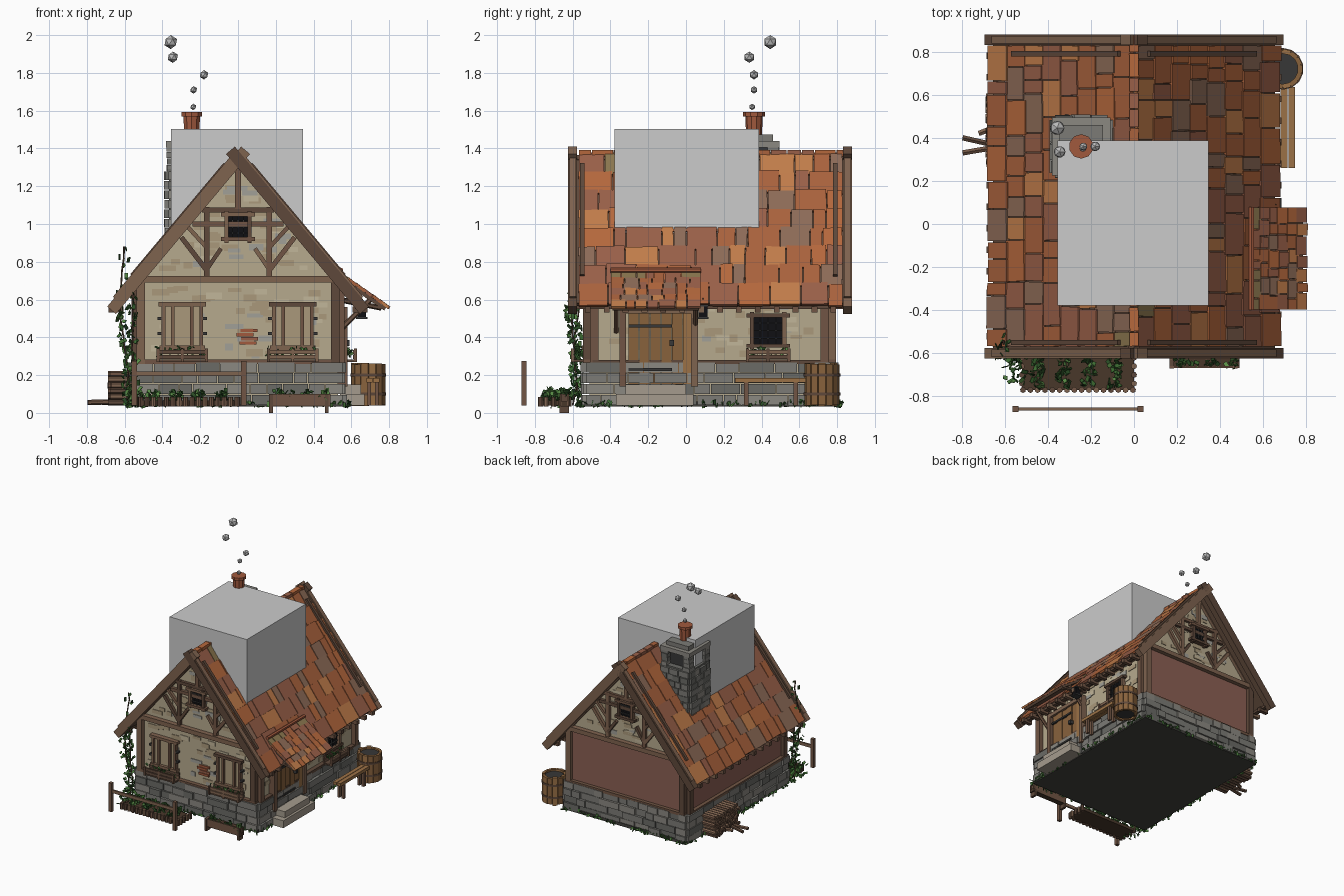
import bpy, bmesh, random
from math import pi, sin, cos, atan2, radians
from mathutils import Matrix, Vector, Euler

if "Cube" in bpy.data.objects:
    bpy.data.objects.remove(bpy.data.objects["Cube"])
random.seed(4)
U = random.uniform
PAL = dict(stone='7B7A75', stone2='6A6A66', stone3='8A8780', pale='A39A8C', wall='B5A88C', wall2='A8977A', wall3='C0B498',
           wall4='A09E96', panel='8A6054', wood='705646', wood2='5F4A3D', wood3='7E6350', oak='9A7148', oak2='87623F',
           tile='A8623F', tile2='B4683F', tile3='98604A', tile4='C07C4C', tile5='8C6B58', tile6='8A7650', brick='A05A40',
           black='17171A', iron='3A3A3A', leaf='3F6B35', leaf2='5A8C48', leaf3='2F4F2A', floor='454440', smoke='B8B8B8', soil='4A3A2E')
TILES = ['tile', 'tile', 'tile2', 'tile3', 'tile3', 'tile4', 'tile5']
STONES, WALLS, LEAVES = ['stone', 'stone', 'stone2', 'stone3'], ['wall2', 'wall2', 'wall3', 'wall4'], ['leaf', 'leaf2', 'leaf3']
WOODS = ['wood', 'wood2', 'wood3']
T, I = Matrix.Translation, Matrix.Identity(4)
parts = {}

def paint(part, verts, col):
    bm, cols = parts[part]
    if col not in cols: cols.append(col)
    for f in {f for v in verts for f in v.link_faces}: f.material_index = cols.index(col)

def mesh(part): return parts.setdefault(part, (bmesh.new(), []))[0]

def pick(c): return c if isinstance(c, str) else random.choice(c)

def box(part, c, s, col, M=I, rot=(0, 0, 0)):
    m = M @ T(c) @ Euler(rot).to_matrix().to_4x4() @ Matrix.Diagonal((*s, 1))
    paint(part, bmesh.ops.create_cube(mesh(part), size=1, matrix=m)['verts'], pick(col))

def span(part, a, b, col, M=I):   # box from two corners
    box(part, [(p + q) / 2 for p, q in zip(a, b)], [abs(q - p) for p, q in zip(a, b)], col, M)

def cyl(part, p, q, r, col, n=6, r2=None):
    p, q = Vector(p), Vector(q)
    m = T((p + q) / 2) @ (q - p).to_track_quat('Z', 'Y').to_matrix().to_4x4()
    v = bmesh.ops.create_cone(mesh(part), cap_ends=True, segments=n, radius1=r, radius2=r if r2 is None else r2, depth=(q - p).length, matrix=m)
    paint(part, v['verts'], pick(col))

def beam(part, M, x0, z0, x1, z1, w=.03, out=.02, col=WOODS):   # timber lying on a wall
    L = ((x1 - x0) ** 2 + (z1 - z0) ** 2) ** .5
    box(part, ((x0 + x1) / 2, -out / 2, (z0 + z1) / 2), (L, out + .01, w), col, M, (0, -atan2(z1 - z0, x1 - x0), 0))

def leaves(part, lo, hi, n, size=.03):
    for i in range(n):
        box(part, [U(a, b) for a, b in zip(lo, hi)], (size * U(.6, 1.2), size * .6, .004), LEAVES, I, (U(0, 3), U(0, 3), U(0, 3)))

def courses(part, M, w, z0, z1, rows, out, cols, lmin=.07, lmax=.2):   # rows of random blocks
    h = (z1 - z0) / rows
    for r in range(rows):
        x = -w / 2
        while x < w / 2 - .01:
            l = U(lmin, lmax)
            if x + l > w / 2 - lmin * .6: l = w / 2 - x
            d = out * U(.6, 1.2)
            box(part, (x + l / 2, -d / 2, z0 + h * (r + .5)), (l - .005, d + .02, h - .005), cols, M)
            x += l

# wall frames: local x along the wall, -y outward
F, B = T((0, -.51, 0)), T((0, .76, 0)) @ Matrix.Rotation(pi, 4, 'Z')
R = T((.53, .125, 0)) @ Matrix.Rotation(pi / 2, 4, 'Z')
Lf = T((-.53, .125, 0)) @ Matrix.Rotation(-pi / 2, 4, 'Z')

# house body
bm = mesh('house_walls')
prof = [(-.53, .06), (.53, .06), (.53, .69), (0, 1.32), (-.53, .69)]
f = bm.faces.new([bm.verts.new((x, -.51, z)) for x, z in prof])
g = bmesh.ops.extrude_face_region(bm, geom=[f])['geom']
ev = [v for v in g if isinstance(v, bmesh.types.BMVert)]
bmesh.ops.translate(bm, verts=ev, vec=(0, 1.27, 0))
bmesh.ops.recalc_face_normals(bm, faces=bm.faces)
paint('house_walls', list(bm.verts), 'wall')
span('floor_slab', (-.56, -.54, .035), (.56, .8, .06), 'floor')
span('back_panel', (-.5, -.006, .27), (.5, .01, .69), 'panel', B)
span('left_panel', (-.6, -.006, .27), (.6, .01, .66), 'panel', Lf)

# stone foundation with a ledge
for M, w in ((F, 1.11), (B, 1.11), (R, 1.31), (Lf, 1.31)):
    courses('foundation_stones', M, w, .04, .27, 4, .032, STONES)
# plaster patches on walls and gables
for M, w in ((F, 1.0), (R, 1.2)):
    for i in range(60):
        box('plaster_patches', (U(-.45, .45) * w, -.001, U(.3, .66)), (U(.04, .1), .008, U(.02, .04)), WALLS, M)
for M in (F, B):
    for i in range(60):
        z = U(.74, 1.2)
        k = max(.0, (1.25 - z) * .78)
        box('plaster_patches', (U(-k, k), -.001, z), (U(.04, .09), .008, U(.02, .035)), WALLS, M)
for i in range(4):
    box('exposed_bricks', (.05 + U(-.015, .015), -.004, .37 + .022 * i), (.09, .014, .018), ['brick', 'tile3'], F)

# window: dark pane, frame and bars
def window(M, x, z, w, h, n=3):
    span('window_panes', (x - w / 2, -.012, z - h / 2), (x + w / 2, .01, z + h / 2), 'black', M)
    for s in (-1, 1):
        beam('window_frames', M, x + s * w / 2, z - h / 2 - .02, x + s * w / 2, z + h / 2 + .02, .022, .03)
        beam('window_frames', M, x - w / 2 - .03, z + s * h / 2, x + w / 2 + .03, z + s * h / 2, .02, .036)
    for i in range(1, n + 1):
        t = i / (n + 1) - .5
        beam('window_bars', M, x + t * w, z - h / 2, x + t * w, z + h / 2, .005, .018, 'iron')
        beam('window_bars', M, x - w / 2, z + t * h, x + w / 2, z + t * h, .005, .018, 'iron')

def flower_box(M, x, z, w):
    span('flower_boxes', (x - w / 2, -.085, z), (x + w / 2, -.015, z + .012), 'wood2', M)
    for zz in (z + .025, z + .052):
        for y in (-.085, -.02): beam('flower_boxes', M @ T((0, y, 0)), x - w / 2, zz, x + w / 2, zz, .022, .004)
    for s in (-1, 0, 1): beam('flower_boxes', M @ T((0, -.088, 0)), x + s * w / 2.1, z, x + s * w / 2.1, z + .07, .015, .006)
    a, b = M @ Vector((x - w / 2, -.08, z + .03)), M @ Vector((x + w / 2, -.02, z + .08))
    leaves('box_plants', [min(p, q) for p, q in zip(a, b)], [max(p, q) for p, q in zip(a, b)], 30, .022)

# timber frame on both gable ends
for M in (F, B):
    beam('timber_frame', M, -.5, .707, .5, .707, .036, .035)
    beam('timber_frame', M, 0, 1.08, 0, 1.34, .03)
    beam('timber_frame', M, -.24, 1.0, .24, 1.0, .026)
    beam('timber_frame', M, -.19, 1.075, .19, 1.075, .026)
    for s in (-1, 1):
        beam('timber_frame', M, s * .165, .72, s * .165, 1.09)
        beam('timber_frame', M, s * .53, .69, s * .01, 1.31, .03)
        beam('timber_frame', M, s * .3, .93, s * .17, .76, .026)
        beam('timber_frame', M, s * .28, 1.0, s * .17, .88, .022)
        beam('timber_frame', M, s * .09, .87, s * .165, .76, .022)
        beam('timber_frame', M, s * .515, .26, s * .515, .7, .045, .03)
    beam('timber_frame', M, -.54, .27, .54, .27, .024, .03)
for M in (R, Lf):
    for x in (-.61, .61): beam('timber_frame', M, x, .26, x, .68, .045, .03)
    beam('timber_frame', M, -.62, .64, .62, .64, .04, .03)
    beam('timber_frame', M, -.62, .27, .62, .27, .022, .03)
window(F, 0, .985, .12, .13)
window(B, 0, .985, .12, .13)
window(R, .31, .435, .17, .16)
flower_box(R, .31, .27, .23)

# closed front shutters
for x in (-.295, .29):
    span('shutters', (x - .09, -.015, .34), (x + .09, 0, .57), 'wall2', F)
    for d in (-.1, -.05, .05, .1): beam('shutter_frames', F, x + d, .33, x + d, .58, .02, .028)
    for z, w in ((.575, .125), (.345, .12)): beam('shutter_frames', F, x - w, z, x + w, z, .022, .035)
    for d in (-.12, .12):
        for z in (.42, .5): box('shutter_hinges', (x + d, -.02, z), (.02, .03, .015), 'iron', F)
    flower_box(F, x, .27, .27)

# plank door, canopy posts and stone step
for i in range(6):
    x = -.43 + i * .058
    span('door_planks', (x, -.03 - .006 * (i % 2), .14), (x + .054, 0, .53), ['oak', 'oak2'], R)
for x in (-.46, -.08): beam('door_frame', R, x, .14, x, .56, .035, .045)
beam('door_frame', R, -.47, .54, -.07, .54, .03, .045)
for z in (.23, .46): beam('door_straps', R, -.43, z, -.2, z, .014, .04, 'iron')
box('door_knob', (-.2, -.045, .37), (.025, .03, .03), 'iron', R)
span('door_step', (.54, -.37, .04), (.67, .04, .1), 'pale')
span('door_step', (.54, -.32, .1), (.65, 0, .15), 'pale')

# roof frame: local x down the slope, z outward
def slope(s, x0, z0, a):
    d, n = Vector((s * cos(a), 0, -sin(a))), Vector((s * sin(a), 0, cos(a)))
    m = Matrix((d, Vector((0, s, 0)), n)).transposed().to_4x4()
    return T((s * x0, 0, z0)) @ m

def tiles(part, M, s, y0, y1, length, rows, wmin, wmax, cols, thick=.016):
    h = length / rows
    for r in range(rows):
        y = y0
        while y < y1 - .005:
            w = U(wmin, wmax)
            if y + w > y1 - wmin * .7: w = y1 - y
            col = 'tile6' if r == 0 and U(0, 1) < .25 else cols
            box(part, ((r + .55) * h + U(-.008, .008), s * (y + w / 2), .008), (h * 1.12, w - .005, thick), col, M, (U(-.01, .01), U(.03, .07), U(-.015, .015)))
            y += w

for s in (1, -1):
    M = slope(s, 0, 1.365, atan2(.8, .67))
    def rspan(part, u0, u1, y0, y1, n0, n1, col): span(part, (u0, s * y0, n0), (u1, s * y1, n1), col, M)
    rspan('roof_deck', 0, 1.02, -.58, .84, -.035, 0, 'wood2')
    tiles('roof_tiles', M, s, -.57, .83, 1.03, 8, .06, .2, TILES)
    # barge boards crossing at the ridge
    for y in (-.6, .855):
        rspan('barge_boards', -.045, 1.06, y - .024, y + .024, -.045, .016, WOODS)
        rspan('barge_boards', .0, 1.0, y - .018, y + .018, .014, .026, 'wood3')
    for y in (-.55, .79): rspan('roof_battens', .08, .85, y - .012, y + .012, .015, .032, 'wood2')
    # rafter tails and eaves plank
    for i in range(14): box('rafter_tails', (s * .645, -.52 + i * .1, .548), (.08, .03, .032), WOODS)
    box('eaves_board', (s * .635, .13, .56), (.03, 1.42, .018), 'wood2')
y = -.57
while y < .82:   # ridge caps
    l = U(.06, .12)
    box('ridge_caps', (0, y + l / 2, 1.375), (.042, l - .006, .035), TILES, I, (0, pi / 4 * 0, U(-.04, .04)))
    y += l

# door canopy with tiles, brackets and lantern
C = slope(1, .53, .735, atan2(.18, .26))
span('canopy_deck', (0, -.39, -.02), (.31, .07, 0), 'wood2', C)
tiles('canopy_tiles', C, 1, -.4, .08, .32, 6, .04, .09, TILES)
cyl('canopy_top', (.545, -.4, .755), (.545, .08, .755), .014, 'brick')
for y in (-.37, .05):
    cyl('canopy_brackets', (.53, y, .43), (.7, y, .6), .014, 'wood')
    cyl('canopy_brackets', (.53, y, .6), (.76, y, .555), .014, 'wood2')
cyl('lantern_hook', (.53, .09, .6), (.655, .09, .6), .008, 'iron')
box('lantern', (.655, .09, .535), (.045, .045, .06), 'black')
for z in (.502, .568): box('lantern', (.655, .09, z), (.06, .06, .01), 'iron')
cyl('lantern', (.655, .09, .57), (.655, .09, .605), .02, 'iron', 4, .004)

# chimney: block shaft, recess with corner columns, cap and pot
cx, cy = -.245, .36
span('chimney_core', (cx - .12, cy - .12, .85), (cx + .12, cy + .12, 1.27), 'stone2')
span('chimney_core', (cx - .085, cy - .085, 1.2), (cx + .085, cy + .085, 1.42), 'iron')
for i in range(4):
    M = T((cx, cy, 0)) @ Matrix.Rotation(i * pi / 2, 4, 'Z')
    courses('chimney_blocks', M @ T((0, -.12, 0)), .25, .88, 1.28, 8, .015, STONES, .05, .12)
    for k in range(4): box('chimney_columns', (.1, -.1, 1.297 + .034 * k), (U(.05, .07), U(.05, .07), .032), STONES, M)
for w, z0, z1, c in ((.26, 1.275, 1.29, 'stone2'), (.27, 1.405, 1.44, 'stone3'), (.2, 1.44, 1.475, 'stone')):
    span('chimney_cap', (cx - w / 2, cy - w / 2, z0), (cx + w / 2, cy + w / 2, z1), c)
cyl('chimney_pot', (cx, cy, 1.47), (cx, cy, 1.575), .042, 'brick', 10, .046)
cyl('chimney_pot', (cx, cy, 1.57), (cx, cy, 1.592), .057, 'brick', 10)
for x, y, z, r in ((-.356, .446, 1.963, .037), (-.345, .335, 1.883, .03), (-.18, .36, 1.79, .025), (-.235, .36, 1.71, .02), (-.237, .35, 1.62, .017)):
    v = bmesh.ops.create_icosphere(mesh('smoke_puffs'), subdivisions=1, radius=r, matrix=T((x, y, z)))['verts']
    paint('smoke_puffs', v, 'smoke')

# barrel of staves and side bench
for i in range(14):
    a = i * 2 * pi / 14
    box('barrel', (.69 + .08 * cos(a), .72 + .08 * sin(a), .15), (.022, .037, .22 + U(-.01, .01)), ['oak', 'oak2'], I, (0, 0, a))
cyl('barrel_lid', (.69, .72, .05), (.69, .72, .245), .08, 'iron', 14)
for z in (.1, .2): cyl('barrel_hoops', (.69, .72, z - .008), (.69, .72, z + .008), .097, 'wood2', 14)
for i in range(2): span('bench', (.68 + .036 * i, .26, .16), (.712 + .036 * i, .635, .185), 'oak')
for y in (.32, .58):
    span('bench', (.685, y - .012, .04), (.705, y + .012, .16), 'wood')
    span('bench', (.725, y - .012, .04), (.745, y + .012, .16), 'wood')

# firewood pile on the left
for r in range(6):
    for k in range(10):
        y = .29 + k * .032 + (r % 2) * .014
        cyl('firewood', (-.69 + U(0, .02), y, .056 + r * .03), (-.56, y, .056 + r * .03), .016, WOODS)
for y0, y1 in ((.33, .36), (.4, .36), (.42, .46)): cyl('loose_logs', (-.795 if y0 < .41 else -.72, y0, .055), (-.62, y1, .06), .014, WOODS)

# garden bed, front fence, planter
span('garden_bed', (-.52, -.77, .04), (0, -.61, .065), 'soil')
for i in range(16): cyl('bed_edging', (-.515 + i * .034, -.77, .035), (-.515 + i * .034, -.77, .085), .014, WOODS, 7)
for i in range(4):
    for x in (-.52, 0): cyl('bed_edging', (x, -.74 + i * .04, .035), (x, -.74 + i * .04, .085), .014, WOODS, 7)
for k in range(4):
    for i in range(4):
        x, y = -.45 + i * .12, -.74 + k * .035
        leaves('garden_plants', (x - .03, y - .02, .065), (x + .03, y + .02, .115), 9)
for x in (-.55, .03): span('fence_posts', (x - .014, -.872, .04), (x + .014, -.845, .275), 'wood')
span('fence_rail', (-.56, -.865, .195), (.04, -.852, .22), 'wood3')
for y in (-.668, -.63): span('front_planter', (.165, y, .04), (.49, y + .01, .1), 'wood')
span('front_planter', (.165, -.665, .035), (.49, -.62, .06), 'soil')
for x in (.175, .47): span('front_planter', (x - .01, -.67, 0), (x + .01, -.62, .1), 'wood2')
leaves('planter_plants', (.18, -.66, .07), (.48, -.625, .12), 40)

# climbing vine and weeds round the base
for x, y in ((-.58, -.57), (-.56, -.6)):
    p = Vector((x, y, .04))
    while p.z < (.82 if y > -.58 else .6):
        q = p + Vector((U(-.012, .012), U(-.015, .015), .06))
        cyl('vine_stems', p, q, .005, 'wood2', 5)
        leaves('vine_leaves', p - Vector((.025, .035, 0)), q + Vector((.025, .03, 0)), 6 if p.z < .6 else 2)
        p = q
leaves('vine_leaves', (-.6, -.74, .04), (-.5, -.55, .13), 40)
for lo, hi in (((-.57, -.57), (.57, -.54)), ((-.57, .79), (.57, .82)), ((.56, -.54), (.59, .8)), ((-.59, -.54), (-.56, .8))):
    leaves('base_weeds', (*lo, .04), (*hi, .06), 70, .026)

# plain grey block set into the roof
mesh('grey_block')
bmesh.ops.create_cube(parts['grey_block'][0], size=1, matrix=T((-.005, .004, 1.15)) @ Matrix.Diagonal((.7, .765, .705, 1)))

def linear(h): return [(int(h[i:i + 2], 16) / 255) ** 2.2 for i in (0, 2, 4)] + [1]
mats = {}
for name, (bm, cols) in parts.items():
    me = bpy.data.meshes.new(name)
    bm.to_mesh(me)
    bm.free()
    for c in cols:
        if c not in mats:
            mats[c] = bpy.data.materials.new(c)
            mats[c].diffuse_color = linear(PAL[c])
        me.materials.append(mats[c])
    bpy.context.collection.objects.link(bpy.data.objects.new(name, me))

for m in bpy.data.materials:
    if m.users and not m.is_grease_pencil:
        m.use_nodes = True
        m.node_tree.nodes["Principled BSDF"].inputs["Base Color"].default_value = m.diffuse_color
